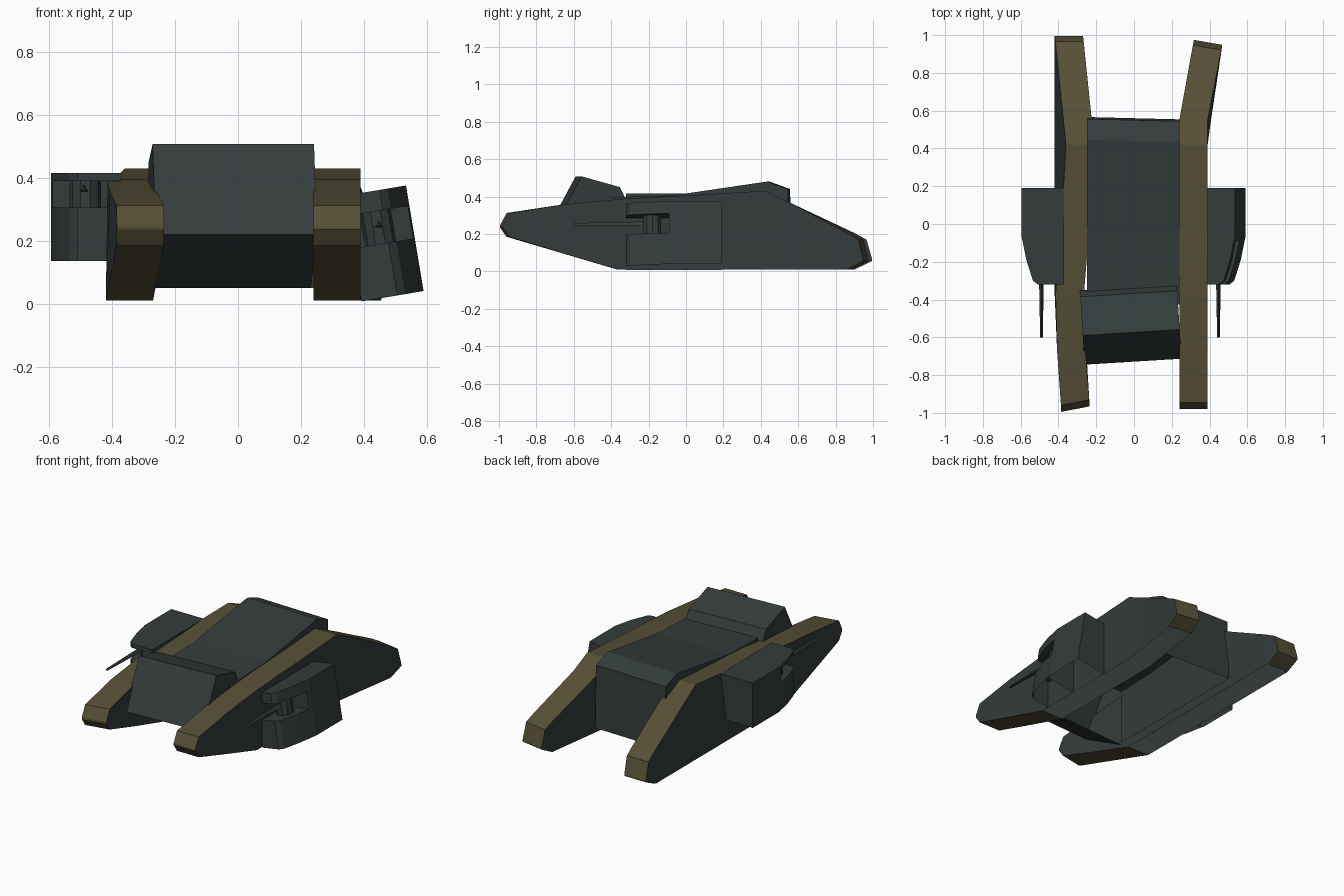
import bpy, bmesh, math
from mathutils import Matrix, Vector

if "Cube" in bpy.data.objects:
    bpy.data.objects.remove(bpy.data.objects["Cube"])

def material(name, rgb):
    m = bpy.data.materials.new(name)
    m.diffuse_color = (*rgb, 1)
    m.use_nodes = True
    m.node_tree.nodes["Principled BSDF"].inputs["Base Color"].default_value = m.diffuse_color
    return m

STEEL = material("grey_green_steel", (0.035, 0.045, 0.045))
TREAD = material("muddy_tread", (0.094, 0.080, 0.038))

def finish(name, bm, mats):
    bmesh.ops.recalc_face_normals(bm, faces=bm.faces)
    me = bpy.data.meshes.new(name)
    bm.to_mesh(me)
    bm.free()
    for m in mats:
        me.materials.append(m)
    ob = bpy.data.objects.new(name, me)
    bpy.context.collection.objects.link(ob)
    return ob

def prism(name, pts, a, b, axis, matrix=Matrix(), open_sides=(), floor=True):
    """Extrude a 2D outline from a to b: axis 'x' takes (y,z), axis 'z' takes (x,y)."""
    put = (lambda p, h: (h, *p)) if axis == 'x' else (lambda p, h: (*p, h))
    bm = bmesh.new()
    lo = [bm.verts.new(matrix @ Vector(put(p, a))) for p in pts]
    hi = [bm.verts.new(matrix @ Vector(put(p, b))) for p in pts]
    if floor:
        bm.faces.new(lo)
    bm.faces.new(hi)
    n = len(pts)
    for i in range(n):
        if i not in open_sides:
            bm.faces.new((lo[i], lo[(i + 1) % n], hi[(i + 1) % n], hi[i]))
    return finish(name, bm, [STEEL])

# Track outline by station: y, bottom z, top z
STATIONS = [(-.98, .235, .245), (-.945, .185, .312), (-.67, .10, .355), (-.37, .01, .385),
            (-.2, .01, .396), (0, .01, .405), (.42, .01, .43), (.55, .01, .37),
            (.90, .01, .205), (.965, .04, .17), (.995, .055, .065)]

def lerp(keys, y):
    for (y0, v0), (y1, v1) in zip(keys, keys[1:]):
        if y <= y1:
            return v0 + (v1 - v0) * max(0, (y - y0) / (y1 - y0))
    return keys[-1][1]

def track(name, xc, top_shift, low_shift, yaw, tail=1.0):
    bm = bmesh.new()
    rings = []
    for y, zb, zt in STATIONS:
        t = math.tan(math.radians(lerp(yaw, y)))
        yy = y if y < .55 else .55 + (y - .55) * tail
        rings.append([bm.verts.new((xc + w + lerp(s, y), yy + w * t, z))
                      for w, z, s in ((-.075, zb, low_shift), (.075, zb, low_shift),
                                      (.075, zt, top_shift), (-.075, zt, top_shift))])
    bm.faces.new(rings[0])
    bm.faces.new(rings[-1])
    for k, (a, b) in enumerate(zip(rings, rings[1:])):
        for i in range(4):
            # the flat belly is open
            if i == 0 and STATIONS[k][1] == STATIONS[k + 1][1] == .01:
                continue
            bm.faces.new((a[i], a[(i + 1) % 4], b[(i + 1) % 4], b[i]))
    ob = finish(name, bm, [STEEL, TREAD])
    # tread on the rim, steel on the sides
    for f in ob.data.polygons:
        f.material_index = int(abs(f.normal.x) < .5)
    return ob

# Bent tracks
track("right_track", .315, [(-1, 0), (.55, 0), (1, .078)], [(-1, 0), (.42, 0), (1, .078)],
      [(-1, 0), (.55, 0), (.9, -10)], tail=.925)
track("left_track", -.345,
      [(-.98, .035), (-.94, .033), (-.5, 0), (-.37, .005), (0, .035), (.42, .06), (1, 0)],
      [(-.98, .035), (-.94, .033), (-.37, 0), (1, 0)], [(-.9, 11), (-.6, 0), (1, 0)])

# Hull and front cab, open underneath
SHEAR = Matrix(((1, 0, 0, 0), (-.025, 1, 0, 0), (0, 0, 1, 0), (0, 0, 0, 1)))
prism("hull", [(-.42, .05), (-.42, .395), (-.07, .405), (.44, .48), (.55, .44), (.56, .05)],
      -.25, .241, 'x', SHEAR, open_sides=(0, 5))
prism("cab", [(-.73, .22), (-.575, .508), (-.37, .45), (-.335, .38), (-.335, .05), (-.42, .05)],
      -.262, .252, 'x',
      Matrix.Translation((-.045, 0, 0)) @ Matrix.Rotation(math.radians(3.5), 4, 'Z'),
      open_sides=(3, 4))

# Side gun housings: lower block, rear block, roof plate, pivot and barrel
def sponson(side, matrix, w, sill, lintel, top, gun):
    plan = [(0, .19), (0, -.07), (-.025, -.19), (-.06, -.30), (-.085, -.32), (-w, -.32), (-w, .19)]
    rear = [(0, .19), (0, -.07), (-.005, -.09), (-w, -.09), (-w, .19)]
    front = [(-.005, -.09)] + plan[2:6] + [(-w, -.09)]
    prism(side + "_sponson_base", front, 0, sill, 'z', matrix, open_sides=(5,), floor=False)
    prism(side + "_sponson_roof", front, lintel, top, 'z', matrix, open_sides=(5,))
    prism(side + "_sponson_rear", rear, 0, top, 'z', matrix, floor=False)
    disc = [(-.11 + .05 * math.cos(i * math.pi / 5), -.18 + .05 * math.sin(i * math.pi / 5))
            for i in range(10)]
    prism(side + "_gun_pivot", disc, sill, lintel, 'z', matrix)
    bm = bmesh.new()
    bmesh.ops.create_cone(bm, cap_ends=True, segments=3, radius1=.017, radius2=.008, depth=.42,
                          matrix=Matrix.Translation((gun[0], -.39, gun[1]))
                          @ Matrix.Rotation(math.pi / 2, 4, 'X'))
    finish(side + "_gun_barrel", bm, [STEEL])

sponson("right", Matrix.Translation((.59, 0, .04)) @ Matrix.Rotation(math.radians(-9.5), 4, 'Y'),
        .20, .17, .275, .34, (.447, .25))
sponson("left", Matrix.Translation((-.595, 0, .135)) @ Matrix.Scale(-1, 4, (1, 0, 0)),
        .225, .17, .255, .28, (-.49, .365))
